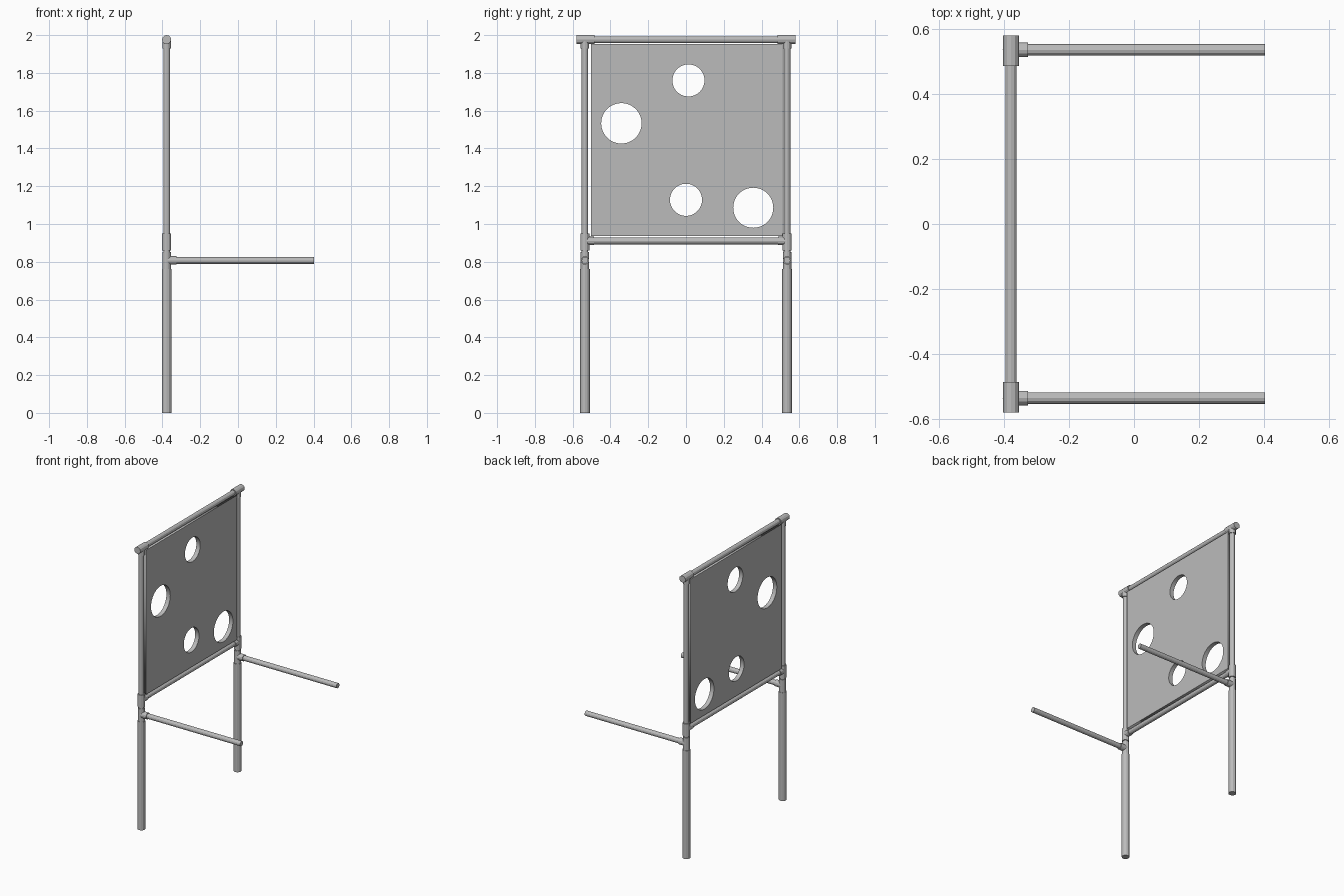
import bpy
import math
from mathutils import Vector

if "Cube" in bpy.data.objects:
    bpy.data.objects.remove(bpy.data.objects["Cube"])

gray = bpy.data.materials.new("pipe gray")
gray.diffuse_color = (0.5, 0.5, 0.5, 1)
gray.use_nodes = True
gray.node_tree.nodes["Principled BSDF"].inputs["Base Color"].default_value = gray.diffuse_color

PX, PY = -0.378, 0.535      # post position
ARM_Z, RAIL_Z, TOP_Z = 0.807, 0.91, 1.976
TUBE, FIT, LEG = 0.0175, 0.024, 0.0255


def pipe(name, a, b, r, sides=12):
    """Closed flat-sided cylinder from a to b."""
    a, b = Vector(a), Vector(b)
    bpy.ops.mesh.primitive_cylinder_add(vertices=sides, radius=r, depth=(b - a).length,
                                        location=(a + b) / 2)
    ob = bpy.context.object
    ob.rotation_euler = (b - a).to_track_quat('Z', 'Y').to_euler()
    ob.name = name
    ob.data.materials.append(gray)
    return ob


for s, side in ((-1, "near"), (1, "far")):
    y = s * PY

    def post(name, z0, z1, r):
        pipe(f"{side}_{name}", (PX, y, z0), (PX, y, z1), r)

    # Upright: leg, arm tee, rail tee, upper tube
    post("leg", 0, 0.762, LEG)
    post("upright_tube", 0.74, TOP_Z, TUBE)
    post("arm_tee", 0.76, 0.852, 0.0225)
    post("rail_tee", 0.86, 0.95, FIT)
    post("top_tee_collar", 1.93, TOP_Z, 0.0225)

    # Top tee sleeve and bottom rail collar
    pipe(f"{side}_top_tee", (PX, s * 0.58, TOP_Z), (PX, s * 0.485, TOP_Z), FIT)
    pipe(f"{side}_rail_collar", (PX, y, RAIL_Z), (PX, s * 0.487, RAIL_Z), 0.0225)

    # Horizontal arm with its collar
    pipe(f"{side}_arm", (PX, y, ARM_Z), (0.403, y, ARM_Z), TUBE)
    pipe(f"{side}_arm_collar", (PX, y, ARM_Z), (-0.326, y, ARM_Z), 0.0225)

# Horizontal rails
pipe("top_rail", (PX, -0.5, TOP_Z), (PX, 0.5, TOP_Z), TUBE)
pipe("bottom_rail", (PX, -0.5, RAIL_Z), (PX, 0.5, RAIL_Z), TUBE)

# Target panel: filled outline with round holes, extruded
curve = bpy.data.curves.new("target_panel", 'CURVE')
curve.dimensions = '2D'
curve.fill_mode = 'BOTH'
curve.extrude = 0.015


def loop(points):
    sp = curve.splines.new('POLY')
    sp.points.add(len(points) - 1)
    for p, (u, v) in zip(sp.points, points):
        p.co = (u, v, 0, 1)
    sp.use_cyclic_u = True


loop([(-0.503, 0.937), (0.51, 0.937), (0.51, 1.953), (-0.503, 1.953)])
for cy, cz, r in ((0.013, 1.76, 0.085), (-0.342, 1.533, 0.107),
                  (0, 1.128, 0.085), (0.356, 1.086, 0.106)):
    loop([(cy + r * math.cos(i * math.tau / 48), cz + r * math.sin(i * math.tau / 48))
          for i in range(48)])

panel = bpy.data.objects.new("target_panel", curve)
bpy.context.collection.objects.link(panel)
panel.rotation_euler = (math.pi / 2, 0, math.pi / 2)
panel.location.x = PX
bpy.context.view_layer.update()
bpy.ops.object.select_all(action='DESELECT')
panel.select_set(True)
bpy.context.view_layer.objects.active = panel
bpy.ops.object.convert(target='MESH')
bpy.context.object.data.materials.append(gray)
